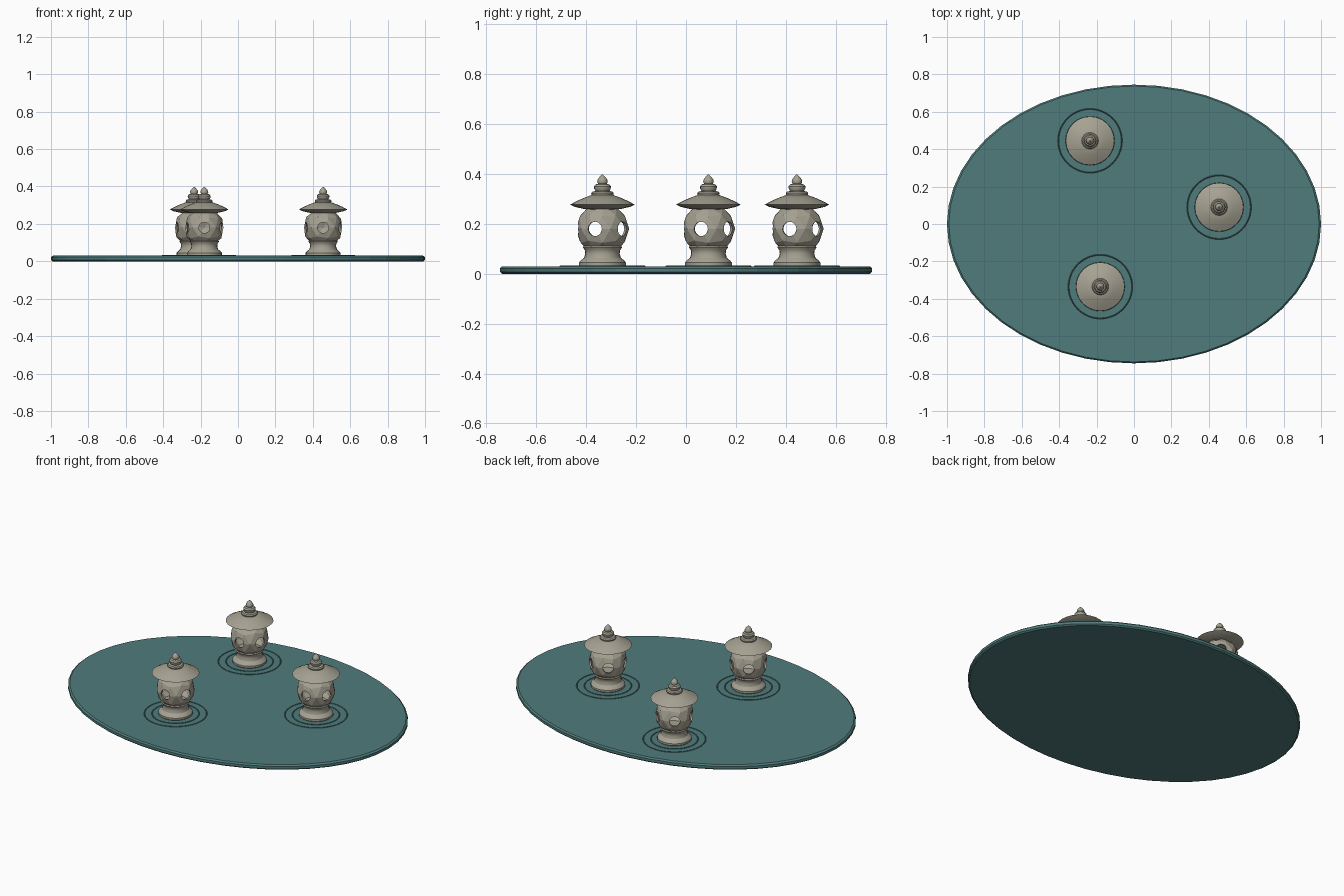
import bpy, bmesh, math
from mathutils import Matrix, Vector

cube = bpy.data.objects.get("Cube")
if cube:
    bpy.data.objects.remove(cube, do_unlink=True)


def material(name, rgb):
    m = bpy.data.materials.new(name)
    m.use_nodes = True
    m.diffuse_color = (*rgb, 1)
    bsdf = m.node_tree.nodes["Principled BSDF"]
    bsdf.inputs["Base Color"].default_value = (*rgb, 1)
    bsdf.inputs["Roughness"].default_value = 0.8
    return m


WATER = material("teal water", (0.08, 0.2, 0.2))
STONE = material("warm grey stone", (0.38, 0.36, 0.29))
RIPPLE = material("dark ripple", (0.06, 0.12, 0.12))


def place(name, mesh, loc=(0, 0, 0)):
    ob = bpy.data.objects.new(name, mesh)
    ob.location = loc
    bpy.context.collection.objects.link(ob)
    return ob


def lathe(name, profile, mat, sides=24, closed=False, smooth=True):
    """Spin (radius, height) points round z; closed joins last point to first."""
    bm = bmesh.new()
    rings = []
    for r, z in profile:
        rings.append([bm.verts.new((r * math.cos(a), r * math.sin(a), z))
                      for a in (2 * math.pi * i / sides for i in range(sides))])
    pairs = list(zip(rings, rings[1:]))
    if closed:
        pairs.append((rings[-1], rings[0]))
    else:
        bm.faces.new(rings[0][::-1])
        bm.faces.new(rings[-1])
    for low, high in pairs:
        for i in range(sides):
            j = (i + 1) % sides
            bm.faces.new((low[i], low[j], high[j], high[i]))
    bmesh.ops.recalc_face_normals(bm, faces=bm.faces)
    me = bpy.data.meshes.new(name)
    bm.to_mesh(me)
    bm.free()
    me.materials.append(mat)
    if smooth:
        me.shade_smooth()
        me.set_sharp_from_angle(angle=math.radians(30))
    return me


def lantern_body():
    """Hollow faceted globe with five round windows."""
    bm = bmesh.new()
    bmesh.ops.create_icosphere(bm, subdivisions=2, radius=0.107)
    me = bpy.data.meshes.new("globe")
    bm.to_mesh(me)
    bm.free()
    me.materials.append(STONE)
    globe = place("globe", me)

    bm = bmesh.new()
    for k in range(5):
        a = math.radians(-90 + 72 * k)
        out = Vector((math.cos(a), math.sin(a), 0))
        turn = out.to_track_quat('Z', 'Y').to_matrix().to_4x4()
        bmesh.ops.create_cone(bm, cap_ends=True, segments=20, radius1=0.029,
                              radius2=0.029, depth=0.09,
                              matrix=Matrix.Translation(out * 0.11) @ turn)
    cut = bpy.data.meshes.new("window_cutter")
    bm.to_mesh(cut)
    bm.free()
    cutter = place("window_cutter", cut)
    cutter.hide_render = True

    shell = globe.modifiers.new("shell", 'SOLIDIFY')
    shell.thickness = 0.01
    shell.offset = -1
    windows = globe.modifiers.new("windows", 'BOOLEAN')
    windows.operation = 'DIFFERENCE'
    windows.solver = 'EXACT'
    windows.object = cutter
    bpy.context.view_layer.update()
    deps = bpy.context.evaluated_depsgraph_get()
    result = bpy.data.meshes.new_from_object(globe.evaluated_get(deps))
    bpy.data.objects.remove(globe)
    bpy.data.objects.remove(cutter)
    return result


# Oval pond with softened rim
pond = place("pond", lathe("pond", [(0.99, 0), (1, 0.007), (1, 0.022), (0.99, 0.03)],
                           WATER, 48, smooth=False))
pond.scale = (1, 0.745, 1)

# Shared lantern parts
base = lathe("base", [(0.088, 0.028), (0.094, 0.034), (0.094, 0.045), (0.086, 0.054),
                      (0.074, 0.064), (0.069, 0.08), (0.071, 0.095), (0.079, 0.106),
                      (0.074, 0.112)], STONE)
body = lantern_body()
roof = lathe("roof", [(0.05, 0.257), (0.075, 0.26), (0.11, 0.268), (0.13, 0.277),
                      (0.104, 0.291), (0.075, 0.304), (0.045, 0.315)], STONE)
finial = lathe("finial", [(0.042, 0.312), (0.045, 0.323), (0.04, 0.329), (0.028, 0.332),
                          (0.033, 0.341), (0.034, 0.35), (0.028, 0.358), (0.018, 0.361),
                          (0.021, 0.369), (0.02, 0.377), (0.012, 0.388), (0.003, 0.397)],
               STONE, 16)


def ripple(r):
    w = 0.003
    return lathe("ripple", [(r - w, 0.03), (r, 0.0325), (r + w, 0.03), (r, 0.0285)],
                 RIPPLE, 48, closed=True)


ripples = [ripple(0.128), ripple(0.17)]

# Three lanterns, each with its ripples
spots = {"back": (-0.235, 0.445), "left": (0.455, 0.09), "front": (-0.18, -0.335)}
for where, (x, y) in spots.items():
    for part, mesh in (("base", base), ("roof", roof), ("finial", finial)):
        place(f"{where}_lantern_{part}", mesh, (x, y, 0))
    place(f"{where}_lantern_body", body, (x, y, 0.18))
    for label, mesh in zip(("inner", "outer"), ripples):
        place(f"{where}_{label}_ripple", mesh, (x, y, 0))
